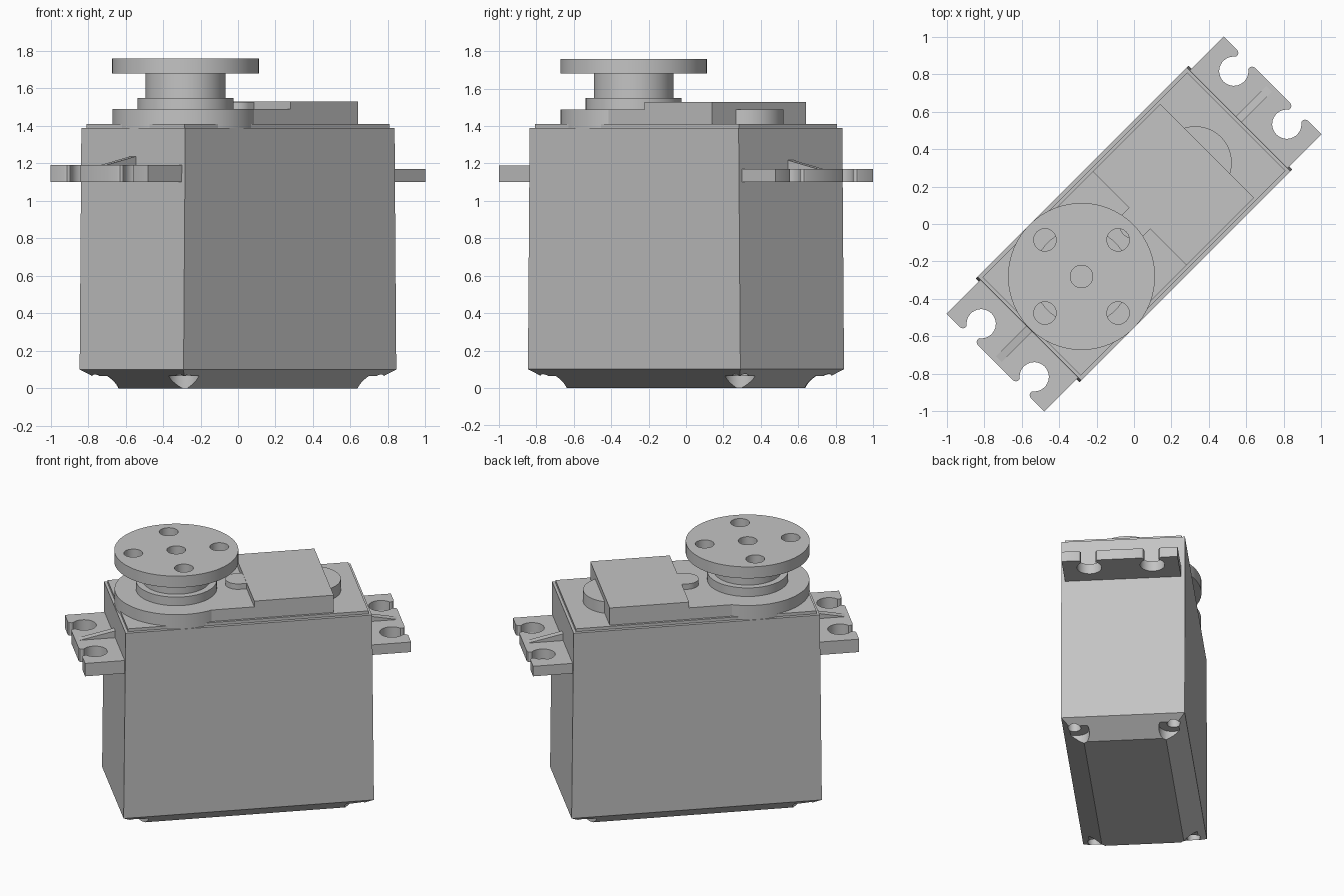
import bpy, bmesh
from math import sin, cos, radians, pi
from mathutils import Matrix

cube = bpy.data.objects.get("Cube")
if cube:
    bpy.data.objects.remove(cube, do_unlink=True)

mat = bpy.data.materials.new("plain grey")
mat.use_nodes = True
GREY = (0.55, 0.55, 0.55, 1)
mat.diffuse_color = GREY
mat.node_tree.nodes["Principled BSDF"].inputs["Base Color"].default_value = GREY

# Parts are laid out along x, then the whole mesh is turned on the diagonal
TURN = Matrix.Rotation(radians(45), 4, "Z")


def loft(name, rings):
    """Closed solid through equal-length rings of points."""
    bm = bmesh.new()
    loops = [[bm.verts.new(p) for p in ring] for ring in rings]
    n = len(loops[0])
    for a, b in zip(loops, loops[1:]):
        for i in range(n):
            j = (i + 1) % n
            bm.faces.new((a[i], a[j], b[j], b[i]))
    bm.faces.new(loops[0][::-1])
    bm.faces.new(loops[-1])
    bmesh.ops.recalc_face_normals(bm, faces=bm.faces)
    bm.transform(TURN)
    mesh = bpy.data.meshes.new(name)
    bm.to_mesh(mesh)
    bm.free()
    mesh.materials.append(mat)
    obj = bpy.data.objects.new(name, mesh)
    bpy.context.collection.objects.link(obj)
    return obj


def prism(name, outline, z0, z1):
    return loft(name, [[(x, y, z) for x, y in outline] for z in (z0, z1)])


def rect(x0, x1, half):
    return [(x0, -half), (x1, -half), (x1, half), (x0, half)]


def arc(cx, cy, r, a0, a1, n):
    angles = [radians(a0 + (a1 - a0) * i / n) for i in range(n + 1)]
    return [(cx + r * cos(a), cy + r * sin(a)) for a in angles]


def cylinder(name, cx, cy, r, z0, z1, n=64):
    return prism(name, arc(cx, cy, r, 0, 360, n)[:-1], z0, z1)


def activate(obj):
    bpy.ops.object.select_all(action="DESELECT")
    obj.select_set(True)
    bpy.context.view_layer.objects.active = obj


def cut(obj, cutter):
    cutter.hide_render = True
    mod = obj.modifiers.new("cut", "BOOLEAN")
    mod.operation = "DIFFERENCE"
    mod.solver = "EXACT"
    mod.object = cutter
    activate(obj)
    bpy.ops.object.modifier_apply(modifier=mod.name)
    bpy.data.objects.remove(cutter, do_unlink=True)


parts = []

# Case: chamfered base and slightly tapered ends
sections = [(0.0, 0.66, 0.26), (0.1, 0.803, 0.392), (1.39, 0.79, 0.392)]
case = loft("case", [[(x, y, z) for x, y in rect(-u, u, v)] for z, u, v in sections])
for sx in (-1, 1):
    for sy in (-1, 1):
        # Screw recess and its deeper bore in each bottom corner
        cut(case, cylinder("recess_cutter", sx * 0.715, sy * 0.305, 0.085, -0.1, 0.065, 32))
        cut(case, cylinder("bore_cutter", sx * 0.725, sy * 0.315, 0.042, -0.1, 0.25, 24))
parts.append(case)

# Lid and raised gear covers
HUB = -0.396
parts.append(prism("lid", rect(-0.772, 0.772, 0.37), 1.38, 1.41))
parts.append(cylinder("gear_housing", HUB, 0, 0.39, 1.38, 1.49, 96))
parts.append(prism("housing_bridge", rect(HUB, 0.06, 0.354), 1.4, 1.49))
parts.append(prism("gear_cover", rect(0.042, 0.552, 0.354), 1.4, 1.53))
parts.append(prism("cover_boss", arc(0.0, 0, 0.08, 90, 270, 24) + [(0.1, -0.08), (0.1, 0.08)],
                   1.4, 1.528))
parts.append(cylinder("rear_boss", 0.462, 0, 0.195, 1.4, 1.49))

# Output shaft and round horn
parts.append(cylinder("shaft_collar", HUB, 0, 0.256, 1.48, 1.55))
parts.append(cylinder("shaft", HUB, 0, 0.213, 1.54, 1.685))
horn = cylinder("horn", HUB, 0, 0.392, 1.68, 1.76, 96)
cut(horn, cylinder("hole_cutter", HUB, 0, 0.06, 1.6, 1.85, 32))
for k in range(4):
    a = k * pi / 2
    cut(horn, cylinder("hole_cutter", HUB + 0.276 * cos(a), 0.276 * sin(a), 0.06, 1.6, 1.85, 32))
parts.append(horn)

# Mounting ears with open screw slots, each with a sloped rib
TIP = 1.046
for side, s, top in (("left_back", 1, 1.17), ("right_front", -1, 1.19)):
    outline = [(0.75, -0.368), (TIP, -0.368)]
    for c in (-0.2, 0.2):
        outline += [(TIP, c - 0.066), (1.04, c - 0.052), (1.028, c - 0.046)]
        outline += arc(0.953, c, 0.078, -36, -324, 28)
        outline += [(1.028, c + 0.046), (1.04, c + 0.052), (TIP, c + 0.066)]
    outline += [(TIP, 0.368), (0.75, 0.368)]
    parts.append(prism(side + "_ear", [(s * x, y) for x, y in outline], 1.1, top))
    wedge = [(0.78, top - 0.02), (1.02, top - 0.02), (1.02, top), (0.78, top + 0.05)]
    parts.append(loft(side + "_rib", [[(s * x, y, z) for x, z in wedge] for y in (-0.022, 0.022)]))

# Smooth round walls, keep edges sharp
for part in parts:
    activate(part)
    bpy.ops.object.shade_smooth_by_angle(angle=radians(25))
